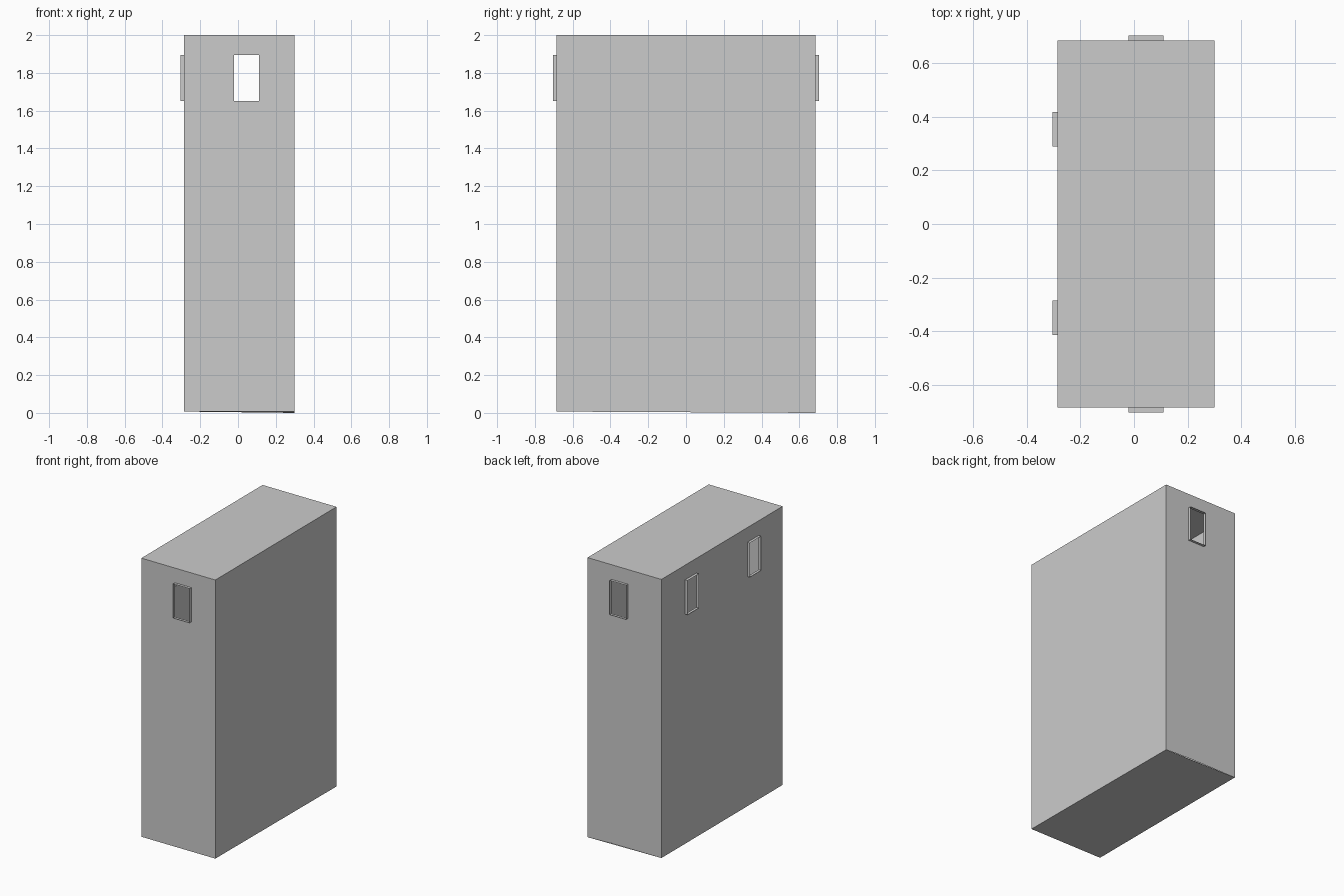
import bpy, bmesh
from mathutils import Vector

if "Cube" in bpy.data.objects:
    bpy.data.objects.remove(bpy.data.objects["Cube"])

X0, X1, Y0, Y1, TOP = -0.285, 0.30, -0.685, 0.685, 2.0
SILL, HEAD, DEPTH = 1.65, 1.895, 0.02


def finish(name, bm):
    bmesh.ops.remove_doubles(bm, verts=bm.verts, dist=1e-5)
    mesh = bpy.data.meshes.new(name)
    bm.to_mesh(mesh)
    bm.free()
    obj = bpy.data.objects.new(name, mesh)
    bpy.context.collection.objects.link(obj)
    return obj


def quad(bm, *pts):
    bm.faces.new([bm.verts.new(p) for p in pts])


def base_z(p):
    # only the back right corner touches the ground
    return 0.0 if p.x > X1 - 0.001 and p.y > Y1 - 0.001 else 0.007


def wall(name, start, end, windows=()):
    """Thin wall from start to end (outside on the right of travel) with window openings."""
    a, b = Vector((*start, 0)), Vector((*end, 0))
    length, along = (b - a).length, (b - a).normalized()
    cuts = [0] + [c for w in windows for c in w] + [length]
    bm = bmesh.new()

    def point(u, z):
        p = a + along * u
        p.z = base_z(p) if z == 0 else z
        return p

    for u0, u1 in zip(cuts, cuts[1:]):
        for z0, z1 in ((0, SILL), (SILL, HEAD), (HEAD, TOP)):
            if (u0, u1) in windows and z0 == SILL:
                continue
            quad(bm, point(u0, z0), point(u1, z0), point(u1, z1), point(u0, z1))
    finish(name, bm)

    # open window surrounds standing proud of the wall
    out = Vector((along.y, -along.x, 0)) * DEPTH
    for i, (u0, u1) in enumerate(windows):
        bm = bmesh.new()
        ring = [point(u0, SILL), point(u1, SILL), point(u1, HEAD), point(u0, HEAD)]
        for p, q in zip(ring, ring[1:] + ring[:1]):
            quad(bm, p, q, q + out, p + out)
        finish(f"{name}_window_frame_{i + 1}", bm)


# four walls, counter-clockwise from the front
wall("front_wall", (X0, Y0), (X1, Y0), [(-0.02 - X0, 0.11 - X0)])
wall("right_wall", (X1, Y0), (X1, Y1))
wall("back_wall", (X1, Y1), (X0, Y1), [(X1 - 0.11, X1 + 0.02)])
wall("left_wall", (X0, Y1), (X0, Y0), [(Y1 - 0.418, Y1 - 0.29), (Y1 + 0.286, Y1 + 0.414)])

# flat roof and floor
corners = [Vector(c) for c in ((X0, Y0, TOP), (X1, Y0, TOP), (X1, Y1, TOP), (X0, Y1, TOP))]
bm = bmesh.new()
quad(bm, *corners)
finish("roof", bm)
bm = bmesh.new()
quad(bm, *[Vector((c.x, c.y, base_z(c))) for c in reversed(corners)])
finish("floor", bm)
